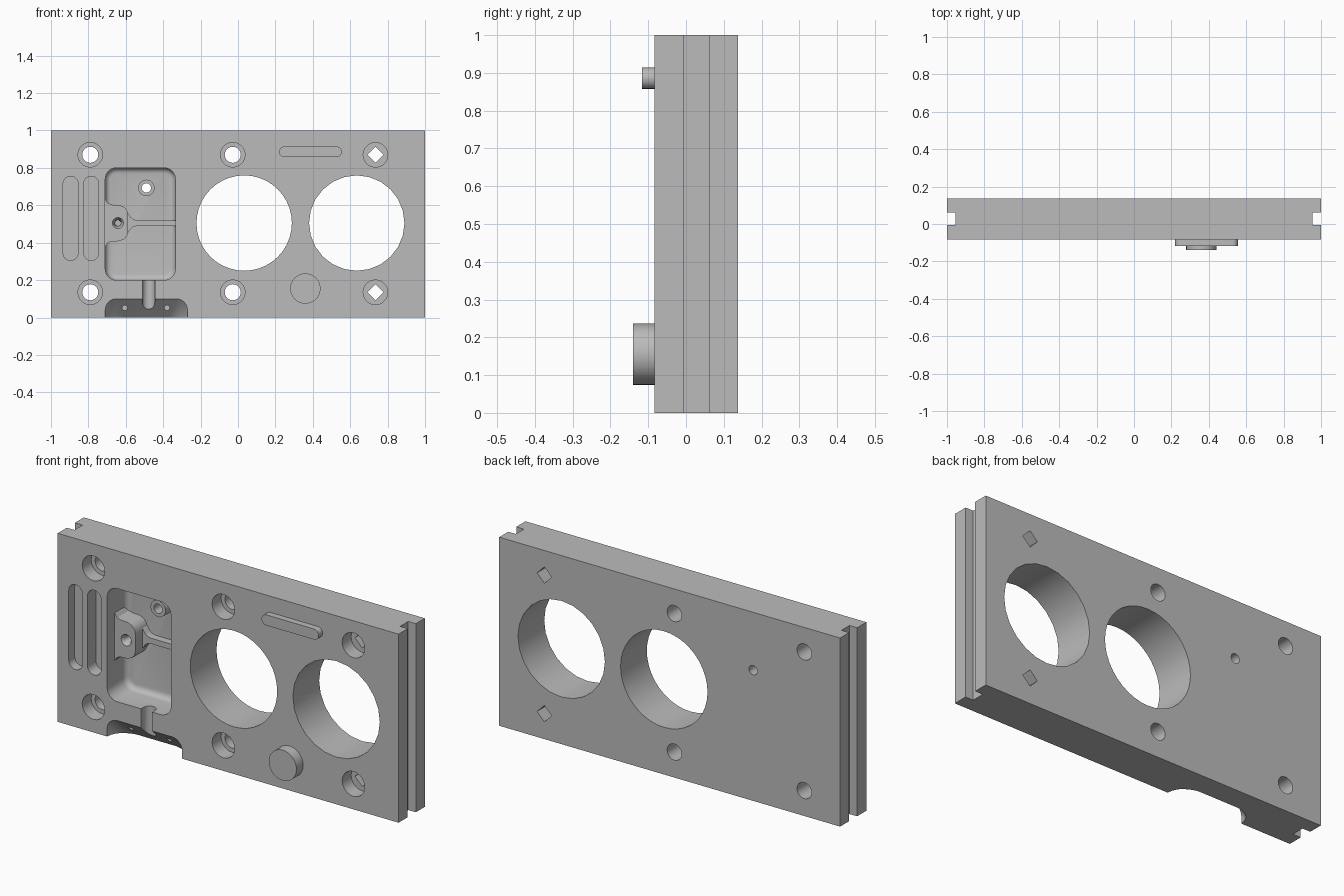
import bpy, bmesh, math

if "Cube" in bpy.data.objects:
    bpy.data.objects.remove(bpy.data.objects["Cube"])

grey = bpy.data.materials.new("plain_grey")
grey.diffuse_color = (0.5, 0.5, 0.5, 1)
grey.use_nodes = True
grey.node_tree.nodes["Principled BSDF"].inputs["Base Color"].default_value = grey.diffuse_color

FRONT, BACK = -0.083, 0.137


def loft(name, rings):
    """Closed solid from rings of 3D points with equal counts."""
    bm = bmesh.new()
    vs = [[bm.verts.new(p) for p in r] for r in rings]
    n = len(vs[0])
    for a, b in zip(vs, vs[1:]):
        for i in range(n):
            j = (i + 1) % n
            bm.faces.new((a[i], a[j], b[j], b[i]))
    bm.faces.new(vs[0])
    bm.faces.new(vs[-1])
    bmesh.ops.recalc_face_normals(bm, faces=bm.faces)
    me = bpy.data.meshes.new(name)
    bm.to_mesh(me)
    bm.free()
    ob = bpy.data.objects.new(name, me)
    bpy.context.collection.objects.link(ob)
    me.materials.append(grey)
    return ob


def at_y(profile, y):
    return [(x, y, z) for x, z in profile]


def prism(name, profile, y0, y1):
    return loft(name, [at_y(profile, y0), at_y(profile, y1)])


def circle(x, z, r, n=24):
    return [(x + r * math.cos(2 * math.pi * i / n),
             z + r * math.sin(2 * math.pi * i / n)) for i in range(n)]


def rounded(x0, x1, z0, z1, r, seg=6):
    pts = []
    corners = [(x1 - r, z1 - r), (x0 + r, z1 - r), (x0 + r, z0 + r), (x1 - r, z0 + r)]
    for k, (cx, cz) in enumerate(corners):
        for i in range(seg + 1):
            a = math.pi / 2 * (k + i / seg)
            pts.append((cx + r * math.cos(a), cz + r * math.sin(a)))
    return pts


def cut(target, cutter):
    """Subtract the cutter and delete it."""
    m = target.modifiers.new("cut", "BOOLEAN")
    m.operation, m.solver, m.object = "DIFFERENCE", "EXACT", cutter
    bpy.context.view_layer.objects.active = target
    bpy.ops.object.modifier_apply(modifier=m.name)
    bpy.data.objects.remove(cutter)


# Plate with a groove along each end
g0, g1, gx = -0.006, 0.062, 0.955
half = [(1, FRONT), (1, g0), (gx, g0), (gx, g1), (1, g1), (1, BACK)]
outline = half + [(-x, y) for x, y in reversed(half)]
plate = loft("plate", [[(x, y, z) for x, y in outline] for z in (0, 1)])

# Two large round openings
for x, n in ((0.033, 40), (0.635, 24)):
    cut(plate, prism("opening", circle(x, 0.505, 0.255, n), -0.3, 0.3))

# Six counterbored bolt holes, the right-hand pair square
for x, n in ((-0.79, 20), (-0.028, 20), (0.735, 4)):
    for z in (0.135, 0.87):
        cut(plate, prism("counterbore", circle(x, z, 0.066, 20), -0.3, FRONT + 0.075))
        cut(plate, prism("bolt_hole", circle(x, z, 0.043, n), -0.25, 0.3))

# Two vertical grooves on the left
for x, depth in ((-0.895, 0.05), (-0.785, 0.07)):
    cut(plate, prism("slot", rounded(x - 0.04, x + 0.04, 0.305, 0.755, 0.0395),
                     -0.3, FRONT + depth))

# Pocket with a filleted floor
rings = [at_y(rounded(-0.71, -0.335, 0.2, 0.8, 0.06), -0.3)]
for i in range(5):
    a = math.pi / 2 * i / 4
    d = 0.03 * (1 - math.cos(a))
    rings.append(at_y(rounded(-0.71 + d, -0.335 - d, 0.2 + d, 0.8 - d, 0.06 - d),
                      0.05 + 0.03 * math.sin(a)))
cut(plate, loft("pocket", rings))

# Sloped notch in the bottom edge
rings = []
for y, top, w in ((-0.093, 0.11, 0.222), (-0.055, 0.072, 0.215),
                  (-0.02, 0.037, 0.2), (0.027, -0.01, 0.165)):
    rings.append(at_y(rounded(-0.49 - w, -0.49 + w, -0.3, top, 0.06), y))
cut(plate, loft("notch", rings))
for x in (-0.605, -0.38):
    cut(plate, prism("notch_hole", circle(x, 0.052, 0.014, 12), -0.2, 0.03))

# Round-bottomed channel from the pocket down to the notch
cx, r, low = -0.478, 0.033, -0.028
u_shape = [(cx - r, -0.2)] + [
    (cx - r * math.cos(math.pi * i / 10), low - r + r * math.sin(math.pi * i / 10))
    for i in range(11)] + [(cx + r, -0.2)]
cut(plate, loft("channel", [[(x, y, z) for x, y in u_shape] for z in (-0.05, 0.26)]))

# Hole through the pocket floor, and the hollow boss around it
cut(plate, prism("pin_hole", circle(-0.49, 0.693, 0.025, 16), 0, 0.3))
boss = prism("pocket_boss", circle(-0.49, 0.693, 0.044), 0.03, 0.085)
cut(boss, prism("boss_hole", circle(-0.49, 0.693, 0.025, 16), -0.1, 0.2))

# Lug on the left pocket wall, flared at the wall, with a countersunk hole
mid = 0.505
upper = [(-0.725, 0.14), (-0.709, 0.125), (-0.697, 0.107), (-0.675, 0.098),
         (-0.635, 0.097), (-0.607, 0.085), (-0.592, 0.065), (-0.587, 0.04)]
lug = prism("pocket_lug", [(x, mid + h) for x, h in upper]
            + [(x, mid - h) for x, h in reversed(upper)], -0.02, 0.09)
cut(lug, loft("lug_hole", [at_y(circle(-0.642, mid, q, 16), y)
                           for q, y in ((0.036, -0.03), (0.018, 0.0), (0.016, 0.04))]))

# Rib from the lug to the right wall, flared where it meets the lug
upper = [(-0.6, 0.06), (-0.585, 0.05), (-0.575, 0.032), (-0.56, 0.02),
         (-0.54, 0.015), (-0.325, 0.015)]
rib = prism("pocket_rib", [(x, mid + h) for x, h in upper]
            + [(x, mid - h) for x, h in reversed(upper)], 0.04, 0.09)

# Raised bar and round button on the front
bar = prism("raised_bar", rounded(0.22, 0.555, 0.858, 0.914, 0.0275), -0.117, FRONT + 0.01)
button = prism("round_button", circle(0.36, 0.155, 0.081, 32), -0.14, FRONT + 0.01)

bpy.ops.object.select_all(action="DESELECT")
for ob in (plate, boss, lug, rib, bar, button):
    ob.select_set(True)
bpy.context.view_layer.objects.active = plate
bpy.ops.object.shade_smooth_by_angle(angle=math.radians(30))
